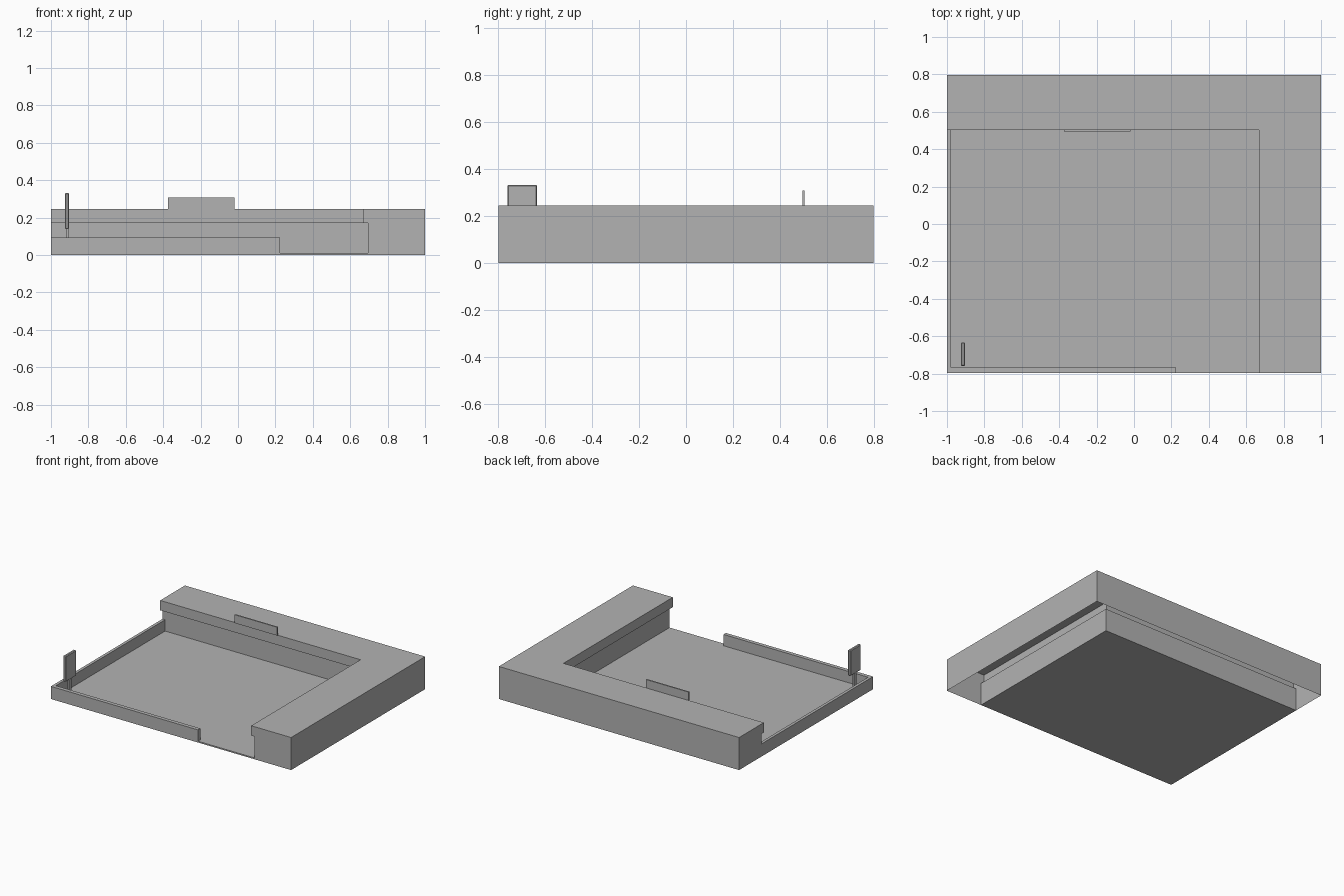
import bpy
import bmesh

cube = bpy.data.objects.get("Cube")
if cube:
    bpy.data.objects.remove(cube, do_unlink=True)

grey = bpy.data.materials.new("plain_grey")
grey.use_nodes = True
grey.diffuse_color = (0.45, 0.45, 0.45, 1)
grey.node_tree.nodes["Principled BSDF"].inputs["Base Color"].default_value = grey.diffuse_color

X, Y = 1.0, 0.797          # half sizes of the footprint
TOP, LIP = 0.245, 0.171    # counter top and underside of its overhang
FLOOR = 0.01
WALL = 0.095
WALL_BACK = 0.53


def finish(name, bm):
    mesh = bpy.data.meshes.new(name)
    bmesh.ops.recalc_face_normals(bm, faces=bm.faces)
    bm.to_mesh(mesh)
    bm.free()
    mesh.materials.append(grey)
    obj = bpy.data.objects.new(name, mesh)
    bpy.context.collection.objects.link(obj)
    return obj


def box(name, xs, ys, zs, bevel=0):
    bm = bmesh.new()
    bmesh.ops.create_cube(bm, size=1)
    for v in bm.verts:
        for i, (lo, hi) in enumerate((xs, ys, zs)):
            v.co[i] = hi if v.co[i] > 0 else lo
    obj = finish(name, bm)
    if bevel:
        mod = obj.modifiers.new("soft_edges", "BEVEL")
        mod.width = bevel
        mod.segments = 1
    return obj


def l_counter():
    # Profile of (x inner edge, y inner edge, z), swept with a mitred corner
    profile = [(X, Y, 0), (X, Y, TOP), (0.668, 0.503, TOP),
               (0.668, 0.503, LIP), (0.695, WALL_BACK, LIP), (0.695, WALL_BACK, 0)]
    bm = bmesh.new()
    stations = [
        [bm.verts.new((x, -Y, z)) for x, y, z in profile],
        [bm.verts.new((x, y, z)) for x, y, z in profile],
        [bm.verts.new((-X, y, z)) for x, y, z in profile],
    ]
    for a, b in zip(stations, stations[1:]):
        for i in range(len(profile) - 1):   # underside stays open
            bm.faces.new((a[i], a[i + 1], b[i + 1], b[i]))
    bm.faces.new(stations[0])
    bm.faces.new(stations[-1])
    bmesh.ops.recalc_face_normals(bm, faces=bm.faces)
    finish("l_shaped_counter", bm)


l_counter()

# Floor plate and low edge walls
box("floor_plate", (-X, 0.695), (-Y, WALL_BACK), (0, FLOOR))
box("right_low_wall", (-X, -0.978), (-Y, WALL_BACK), (FLOOR, WALL))
box("front_low_wall", (-0.978, 0.225), (-Y, -0.768), (FLOOR, WALL))

# Upright plate at the inner edge of the rear counter
box("rear_panel", (-0.375, -0.02), (0.495, 0.505), (TOP, 0.308))

# Small screen on a thin stem
box("screen_stem", (-0.92, -0.907), (-0.712, -0.682), (FLOOR, 0.14))
box("screen_body", (-0.925, -0.903), (-0.76, -0.633), (0.138, 0.332), 0.005)
